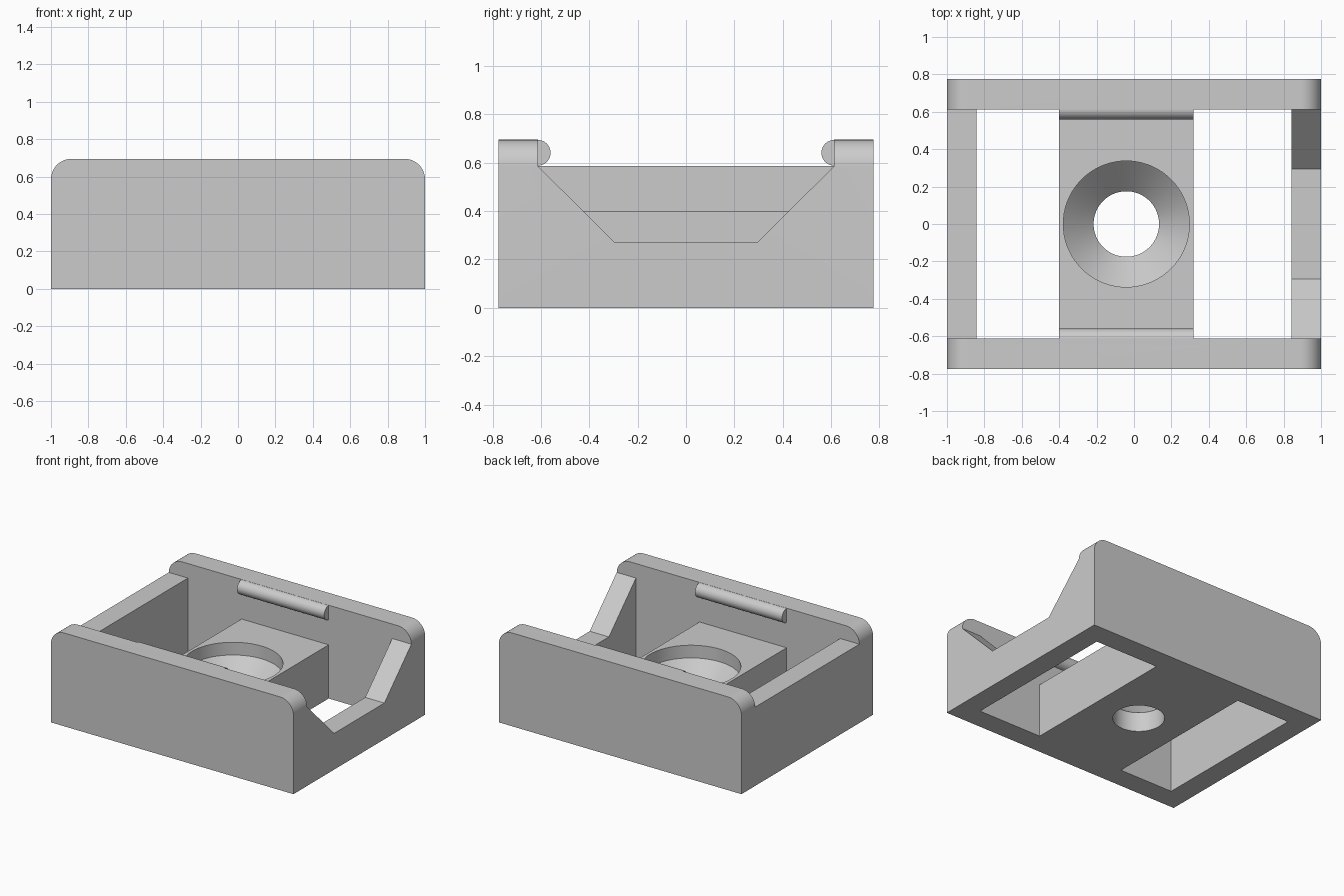
import bpy
import bmesh
from math import pi, sin, cos, radians
from mathutils import Vector

cube = bpy.data.objects.get("Cube")
if cube:
    bpy.data.objects.remove(cube, do_unlink=True)

HALF_Y, INNER_Y = 0.775, 0.613      # end wall outer and inner faces
INNER_X = 0.842                     # side wall inner faces
TOP, SIDE_TOP, BLOCK_TOP = 0.695, 0.587, 0.4
BLOCK_L, BLOCK_R = -0.4, 0.318      # middle block extent in x

grey = bpy.data.materials.new("plain grey")
grey.use_nodes = True
grey.diffuse_color = (0.6, 0.6, 0.6, 1)
grey.node_tree.nodes["Principled BSDF"].inputs["Base Color"].default_value = (0.6, 0.6, 0.6, 1)


def finish(name, bm):
    bmesh.ops.recalc_face_normals(bm, faces=bm.faces)
    mesh = bpy.data.meshes.new(name)
    bm.to_mesh(mesh)
    bm.free()
    mesh.materials.append(grey)
    obj = bpy.data.objects.new(name, mesh)
    bpy.context.collection.objects.link(obj)
    return obj


def prism(name, outline, axis, start, end):
    """Extrude a 2D outline along x (outline is y, z) or y (outline is x, z)."""
    bm = bmesh.new()
    place = (lambda a, b: (start, a, b)) if axis == "x" else (lambda a, b: (a, start, b))
    face = bm.faces.new([bm.verts.new(place(a, b)) for a, b in outline])
    shift = Vector((end - start, 0, 0) if axis == "x" else (0, end - start, 0))
    new = bmesh.ops.extrude_face_region(bm, geom=[face])["geom"]
    bmesh.ops.translate(bm, vec=shift, verts=[v for v in new if isinstance(v, bmesh.types.BMVert)])
    return finish(name, bm)


def box(name, x0, x1, z0, z1):
    return prism(name, [(x0, z0), (x1, z0), (x1, z1), (x0, z1)], "y", -INNER_Y, INNER_Y)


def lathe(name, profile, x, steps=72):
    bm = bmesh.new()
    rings = []
    for r, z in profile:
        rings.append([bm.verts.new((x + r * cos(2 * pi * i / steps),
                                    r * sin(2 * pi * i / steps), z)) for i in range(steps)])
    for low, high in zip(rings, rings[1:]):
        for i in range(steps):
            j = (i + 1) % steps
            bm.faces.new((low[i], low[j], high[j], high[i]))
    bm.faces.new(rings[0])
    bm.faces.new(rings[-1])
    return finish(name, bm)


def arc(cx, cz, r, a0, a1, steps):
    return [(cx + r * cos(radians(a0 + (a1 - a0) * i / steps)),
             cz + r * sin(radians(a0 + (a1 - a0) * i / steps))) for i in range(steps + 1)]


def combine(body, tool, operation):
    mod = body.modifiers.new(operation.lower(), "BOOLEAN")
    mod.operation, mod.solver, mod.object = operation, "EXACT", tool
    bpy.context.view_layer.objects.active = body
    bpy.ops.object.modifier_apply(modifier=mod.name)
    bpy.data.objects.remove(tool, do_unlink=True)


# Solid body with rounded upper corners
R = 0.11
outline = ([(-1, 0), (1, 0)] + arc(1 - R, TOP - R, R, 0, 90, 14)
           + arc(R - 1, TOP - R, R, 90, 180, 14))
body = prism("bracket_body", outline, "y", -HALF_Y, HALF_Y)

# Channel between the end walls, space over the block, and two through pockets
combine(body, box("channel_cutter", -1.2, 1.2, SIDE_TOP, 1), "DIFFERENCE")
combine(body, box("interior_cutter", -INNER_X, INNER_X, BLOCK_TOP, 1), "DIFFERENCE")
combine(body, box("right_pocket_cutter", -INNER_X, BLOCK_L, -0.1, 0.5), "DIFFERENCE")
combine(body, box("left_pocket_cutter", BLOCK_R, INNER_X, -0.1, 0.5), "DIFFERENCE")

# Sloped notch in one side wall
notch = [(-0.295, 0.27), (0.295, 0.27), (INNER_Y, SIDE_TOP), (INNER_Y, 0.8),
         (-INNER_Y, 0.8), (-INNER_Y, SIDE_TOP)]
combine(body, prism("notch_cutter", notch, "x", 0.7, 1.2), "DIFFERENCE")

# Countersunk screw hole through the block
hole = [(0.175, -0.1), (0.175, 0.145), (0.337, 0.305), (0.337, 0.5)]
combine(body, lathe("screw_hole_cutter", hole, (BLOCK_L + BLOCK_R) / 2), "DIFFERENCE")

# Rounded snap ridges inside the end walls
for side in (-1, 1):
    ridge = [(side * y, z) for y, z in
             arc(INNER_Y, 0.641, 0.053, 90, 270, 24) + [(0.68, 0.588), (0.68, 0.694)]]
    combine(body, prism("snap_ridge", ridge, "x", BLOCK_L, BLOCK_R), "UNION")

# Smooth the curves, keep the edges crisp
bpy.ops.object.select_all(action="DESELECT")
body.select_set(True)
bpy.context.view_layer.objects.active = body
bpy.ops.object.shade_smooth_by_angle(angle=radians(30))
